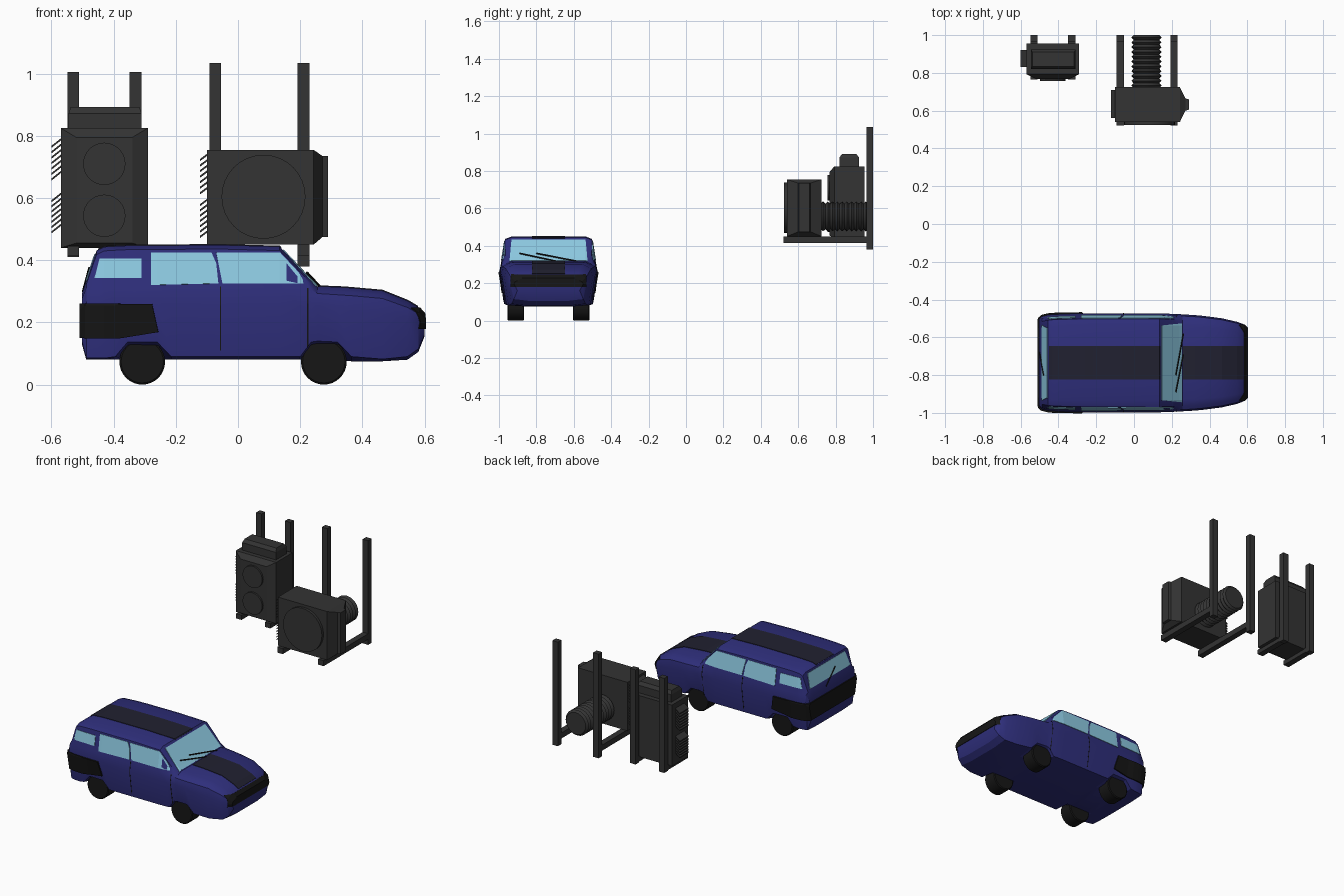
import bpy, bmesh, math
from mathutils import Vector, Matrix

if "Cube" in bpy.data.objects:
    bpy.data.objects.remove(bpy.data.objects["Cube"])


def material(name, rgb):
    m = bpy.data.materials.new(name)
    m.diffuse_color = (*rgb, 1)
    m.use_nodes = True
    m.node_tree.nodes["Principled BSDF"].inputs["Base Color"].default_value = m.diffuse_color
    return m


BLUE = material("blue_paint", (.028, .028, .2))
STRIPE = material("stripe_paint", (.015, .015, .03))
GLASS = material("glass", (.27, .6, .77))
BLACK = material("black_rubber", (.008, .008, .008))
METAL = material("dark_metal", (.033, .033, .033))
CAR_Y = -.735


def finish(name, bm, mat, smooth=0, loc=(0, 0, 0)):
    bmesh.ops.recalc_face_normals(bm, faces=bm.faces)
    me = bpy.data.meshes.new(name)
    bm.to_mesh(me)
    bm.free()
    me.materials.append(mat)
    ob = bpy.data.objects.new(name, me)
    ob.location = loc
    bpy.context.collection.objects.link(ob)
    if smooth:
        bpy.ops.object.select_all(action='DESELECT')
        ob.select_set(True)
        bpy.context.view_layer.objects.active = ob
        bpy.ops.object.shade_smooth_by_angle(angle=math.radians(smooth))
    return ob


def loft(rings):
    bm = bmesh.new()
    vs = [[bm.verts.new(p) for p in r] for r in rings]
    n = len(vs[0])
    for a, b in zip(vs, vs[1:]):
        for i in range(n):
            j = (i + 1) % n
            bm.faces.new((a[i], a[j], b[j], b[i]))
    bm.faces.new(vs[0])
    bm.faces.new(vs[-1])
    bmesh.ops.recalc_face_normals(bm, faces=bm.faces)
    return bm


def rect_y(y, x0, x1, z0, z1):
    return [(x0, y, z0), (x1, y, z0), (x1, y, z1), (x0, y, z1)]


def rect_x(x, y0, y1, z0, z1):
    return [(x, y0, z0), (x, y1, z0), (x, y1, z1), (x, y0, z1)]


def circle_y(y, x, z, r, n=32):
    return [(x + r * math.cos(2 * math.pi * i / n), y, z + r * math.sin(2 * math.pi * i / n)) for i in range(n)]


def box(name, x0, x1, y0, y1, z0, z1, mat=METAL):
    return finish(name, loft([rect_y(y0, x0, x1, z0, z1), rect_y(y1, x0, x1, z0, z1)]), mat)


def rod(name, a, b, r=.004):
    a, b = Vector(a), Vector(b)
    bm = bmesh.new()
    bmesh.ops.create_cone(bm, cap_ends=True, segments=6, radius1=r, radius2=r, depth=(b - a).length)
    ob = finish(name, bm, BLACK, loc=(a + b) / 2)
    ob.rotation_euler = (b - a).to_track_quat('Z', 'Y').to_euler()


# Car body: stations of x, width scale, floor, sill, shoulder, roof edge
STATIONS = [
    (-.502, .89, .13, .14, .275, .28), (-.488, .94, .08, .085, .31, .322),
    (-.455, .97, .08, .085, .31, .418), (-.43, .98, .08, .085, .31, .43),
    (-.395, .985, .08, .09, .31, .432), (-.355, .99, .08, .137, .31, .434),
    (-.26, 1, .08, .137, .31, .435), (-.215, 1, .08, .09, .31, .435),
    (-.06, 1, .08, .09, .31, .436), (.134, 1, .08, .09, .31, .431),
    (.20, .99, .08, .09, .31, .361), (.235, .985, .08, .137, .305, .324),
    (.256, .98, .08, .14, .293, .303), (.32, .965, .078, .137, .289, .301),
    (.365, .95, .075, .09, .286, .298), (.465, .9, .075, .082, .277, .289),
    (.545, .83, .08, .09, .248, .257), (.58, .78, .105, .115, .228, .236),
    (.60, .70, .155, .16, .208, .213)]


def body_ring(x, s, zb, zl, zs, zr):
    half = [(.13 * s, zb), (.238 * s, zl), (.262 * s, zl + .75 * (zs - zl)),
            (.253 * s, zs), (.233 * s, zr), (.20 * s, zr + .013)]
    return [(x, w, z) for w, z in half] + [(x, -w, z) for w, z in reversed(half)]


def car_shell():
    return loft([body_ring(*s) for s in STATIONS])


finish("car_body", car_shell(), BLUE, 28, (0, CAR_Y, 0))


def patch(name, poly, plane, keep, mat, thick=.003):
    """Thin panel: the shell clipped to a convex outline in plane xz, xy or yz."""
    bm = car_shell()
    bm.normal_update()
    bmesh.ops.delete(bm, geom=[f for f in bm.faces if not keep(f.normal)], context='FACES')
    i, j = ("xyz".index(c) for c in plane)
    mid = sum((Vector(p) for p in poly), Vector((0, 0))) / len(poly)
    for p, q in zip(poly, poly[1:] + poly[:1]):
        n2 = Vector((q[1] - p[1], p[0] - q[0]))
        if n2.dot(mid - Vector(p)) > 0:
            n2 = -n2
        co, no = Vector(), Vector()
        co[i], co[j] = p
        no[i], no[j] = n2
        bmesh.ops.bisect_plane(bm, geom=bm.verts[:] + bm.edges[:] + bm.faces[:],
                               plane_co=co, plane_no=no.normalized(), clear_outer=True)
    bm.normal_update()
    me = bpy.data.meshes.new(name)
    bm.to_mesh(me)
    bm.free()
    me.materials.append(mat)
    ob = bpy.data.objects.new(name, me)
    ob.location.y = CAR_Y
    bpy.context.collection.objects.link(ob)
    mod = ob.modifiers.new("thickness", 'SOLIDIFY')
    mod.thickness, mod.offset = thick, 1


def side(n): return abs(n.y) > .6
def up(n): return n.z > .3


# Windows
patch("quarter_windows", [(-.46, .343), (-.31, .343), (-.31, .405), (-.445, .405)], "xz", side, GLASS)
patch("rear_door_windows", [(-.28, .32), (-.063, .325), (-.07, .39), (-.085, .424), (-.28, .424)], "xz", side, GLASS)
patch("front_door_windows", [(-.05, .325), (.214, .325), (.195, .36), (.135, .424), (-.07, .424)], "xz", side, GLASS)
patch("windscreen", [(.145, -.198), (.252, -.208), (.252, .208), (.145, .198)], "xy", up, GLASS)
patch("rear_window", [(-.2, .335), (.2, .335), (.185, .42), (-.185, .42)], "yz", lambda n: n.x < -.5, GLASS)
# Stripes, grille, rear bumper, door seams
for label, x0, x1 in (("roof_stripe", -.45, .138), ("bonnet_stripe", .26, .578)):
    patch(label, [(x0, -.088), (x1, -.088), (x1, .088), (x0, .088)], "xy", up, STRIPE)
patch("grille", [(-.2, .18), (.2, .18), (.2, .245), (-.2, .245)], "yz", lambda n: n.x > .3, BLACK, .004)
patch("rear_bumper", [(-.52, .15), (-.38, .15), (-.256, .17), (-.276, .26), (-.52, .26)], "xz",
      lambda n: n.z > -.7, BLACK, .008)
for label, x in (("middle_door_seam", -.056), ("front_door_seam", .224)):
    patch(label, [(x - .002, .11), (x + .002, .11), (x + .002, .315), (x - .002, .315)], "xz", side, BLACK, .001)
# Wheels
for end, x in (("rear", -.308), ("front", .276)):
    for s, nm in ((-1, "right"), (1, "left")):
        y = CAR_Y + s * .175
        rings = [circle_y(y + d, x, .0735, r) for d, r in ((-.045, .068), (-.04, .0735), (.04, .0735), (.045, .068))]
        finish(f"{end}_{nm}_wheel", loft(rings), BLACK, 30)
# Wipers
rod("wiper_right", (.222, -.89, .36), (.262, -.69, .317))
rod("wiper_left", (.222, -.80, .36), (.262, -.58, .317))
rod("rear_wiper", (-.498, -.68, .30), (-.478, -.80, .375))


def louvres(name, x, y0, y1, z0, z1, n, reach):
    # slanted slats leaning down and away from the left side
    for k in range(n):
        z = z0 + reach + (z1 - z0 - reach) * k / (n - 1)
        t = .007
        rings = [[(x + .004, y, z), (x + .004, y, z - t), (x - reach, y, z - reach - t + .003),
                  (x - reach, y, z - reach + .003)] for y in (y0, y1)]
        finish(f"{name}_{k}", loft(rings), METAL)


def fan(name, x, z, r, y0, y1):
    finish(name, loft([circle_y(y, x, z, r) for y in (y0, y1)]), METAL, 30)


def bracket(name, xs, y0, zbeam, zpost):
    for k, x in enumerate(xs):
        box(f"{name}_post_{k}", x - .019, x + .019, .965, 1, *zpost)
        box(f"{name}_beam_{k}", x - .019, x + .019, y0, .965, *zbeam)


# Tall cooling unit
bracket("tall_unit", (-.53, -.33), .765, (.415, .445), (.41, 1.005))
finish("tall_unit_case", loft([rect_y(.955, -.57, -.29, .44, .825), rect_y(.793, -.57, -.29, .44, .825),
                               rect_y(.768, -.52, -.34, .455, .795)]), METAL)
finish("tall_unit_top_box", loft([
    [(x, y, z) for x, y in ((a, c), (b, c), (b, d), (a, d))]
    for z, a, b, c, d in ((.82, -.545, -.31, .82, .925), (.872, -.545, -.31, .82, .925),
                          (.892, -.538, -.317, .835, .91))]), METAL)
for k, z in enumerate((.71, .543)):
    fan(f"tall_unit_fan_{k}", -.43, z, .068, .757, .78)
louvres("tall_unit_upper_louvre", -.57, .83, .92, .66, .795, 7, .03)
louvres("tall_unit_lower_louvre", -.57, .83, .92, .49, .62, 7, .03)

# Wide cooling unit
bracket("wide_unit", (-.073, .211), .522, (.415, .45), (.38, 1.035))
box("wide_unit_case", -.10, .243, .54, .725, .45, .755)
finish("wide_unit_side_vent", loft([rect_x(.243, .54, .725, .45, .755), rect_x(.272, .60, .665, .475, .735),
                                    rect_x(.29, .605, .66, .475, .735)]), METAL)
fan("wide_unit_fan", .082, .604, .135, .524, .56)
louvres("wide_unit_upper_louvre", -.10, .56, .71, .615, .745, 7, .023)
louvres("wide_unit_lower_louvre", -.10, .56, .71, .475, .60, 7, .023)
# Corrugated duct behind the wide unit
steps = 22
finish("wide_unit_duct", loft([circle_y(.72 + .28 * k / steps, .066, .557, .08 if k % 2 else .068, 24)
                               for k in range(steps + 1)]), METAL, 30)
